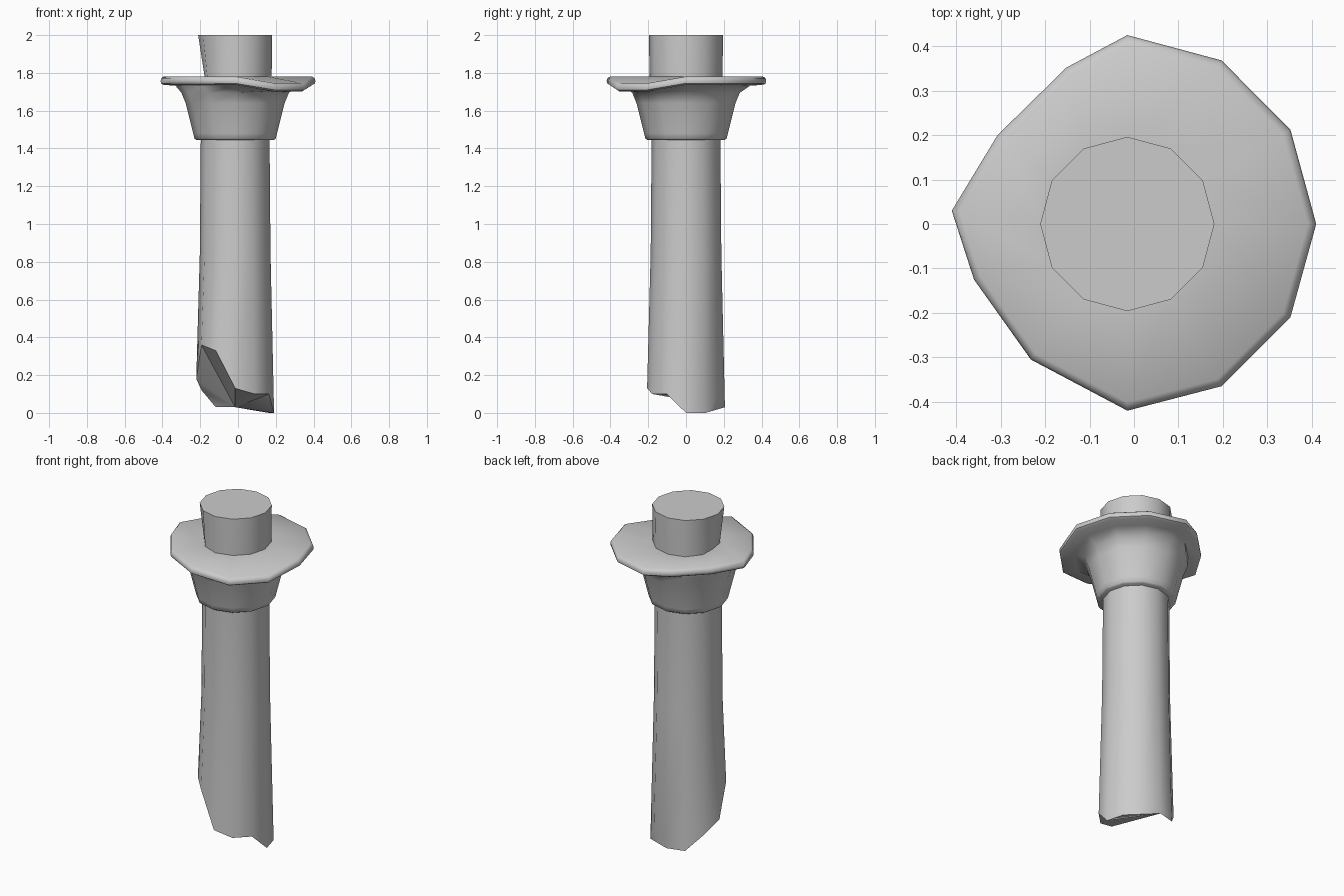
import bpy
import math

if "Cube" in bpy.data.objects:
    bpy.data.objects.remove(bpy.data.objects["Cube"])

SIDES = 12
CX = -0.015


def ring(radius, z, scale=None, dz=None):
    """One 12-sided ring; scale and dz hold optional per-corner wear."""
    pts = []
    for i in range(SIDES):
        a = math.radians(30 * i)
        r = radius * (scale[i] if scale else 1)
        pts.append((CX + r * math.cos(a), r * math.sin(a), z + (dz[i] if dz else 0)))
    return pts


def loft(name, rings, bottom=(), top=(), angle=45):
    verts = [p for r in rings for p in r]
    faces = []
    for k in range(len(rings) - 1):
        for i in range(SIDES):
            j = (i + 1) % SIDES
            a, b = k * SIDES, (k + 1) * SIDES
            faces.append((a + i, a + j, b + j, b + i))
    last = (len(rings) - 1) * SIDES
    faces += list(bottom)
    faces += [tuple(last + i for i in f) for f in top]
    mesh = bpy.data.meshes.new(name)
    mesh.from_pydata(verts, [], faces)
    mesh.update()
    obj = bpy.data.objects.new(name, mesh)
    bpy.context.collection.objects.link(obj)
    bpy.ops.object.select_all(action='DESELECT')
    obj.select_set(True)
    bpy.context.view_layer.objects.active = obj
    bpy.ops.object.shade_smooth_by_angle(angle=math.radians(angle))
    return obj


# Shaft with a jagged broken foot and a dent above the collar
foot = [0.0, 0.0, 0.09, 0.03, 0.03, 0.12, 0.18, 0.36, 0.33, 0.13, 0.10, 0.10]
dent = [1, 1, 1, 1, 1, 0.94, 0.83, 0.88, 0.94, 1, 1, 1]
fan = [(3, (3 + k + 1) % SIDES, (3 + k) % SIDES) for k in range(1, SIDES - 1)]
loft("shaft", [
    ring(0.206, 0, dz=foot),
    ring(0.187, 0.85),
    ring(0.182, 1.45),
    ring(0.193, 1.77, dent),
    ring(0.196, 2.0),
], bottom=fan, top=[tuple(range(SIDES))])

# Flared collar with an irregular, partly sagging rim
rim = [(.41, 0), (.352, .212), (.197, .368), (-.015, .425), (-.152, .352),
       (-.307, .20), (-.41, .03), (-.36, -.125), (-.232, -.305),
       (-.015, -.42), (.197, -.365), (.352, -.21)]
sag = [0] * 10 + [-0.035, -0.035]


def rim_ring(factor, z, sag_part=1.0):
    return [(CX + (x - CX) * factor, y * factor, z + s * sag_part)
            for (x, y), s in zip(rim, sag)]


cap = tuple(range(SIDES))
loft("collar", [
    ring(0.205, 1.445),
    ring(0.215, 1.452),
    ring(0.222, 1.48),
    ring(0.262, 1.64),
    ring(0.285, 1.695),
    rim_ring(0.80, 1.732, 0.8),
    rim_ring(0.965, 1.737),
    rim_ring(0.995, 1.745),
    rim_ring(1.0, 1.757),
    rim_ring(0.99, 1.772),
    rim_ring(0.955, 1.781),
    ring(0.19, 1.782),
], bottom=[cap[::-1]], top=[cap])
